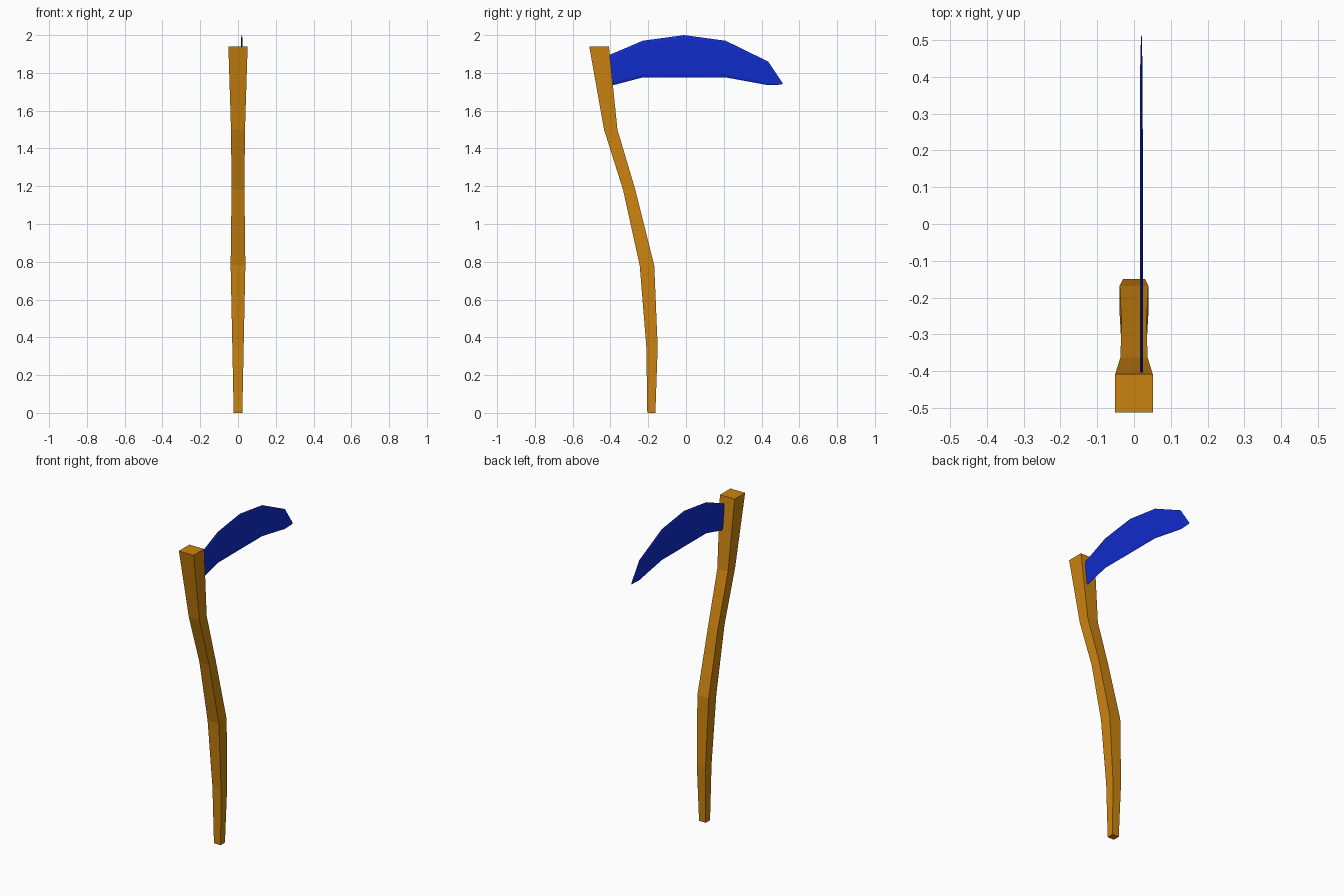
import bpy, bmesh

if "Cube" in bpy.data.objects:
    bpy.data.objects.remove(bpy.data.objects["Cube"])


def loft(name, rings, color):
    """Skin equal-length rings of points into a closed flat-shaded solid."""
    bm = bmesh.new()
    loops = [[bm.verts.new(p) for p in ring] for ring in rings]
    n = len(loops[0])
    for a, b in zip(loops, loops[1:]):
        for i in range(n):
            j = (i + 1) % n
            bm.faces.new((a[i], a[j], b[j], b[i]))
    bm.faces.new(loops[0][::-1])
    bm.faces.new(loops[-1])
    bmesh.ops.recalc_face_normals(bm, faces=bm.faces)
    mesh = bpy.data.meshes.new(name)
    bm.to_mesh(mesh)
    bm.free()
    mat = bpy.data.materials.new(name + "_colour")
    mat.diffuse_color = color
    mat.use_nodes = True
    mat.node_tree.nodes["Principled BSDF"].inputs["Base Color"].default_value = mat.diffuse_color
    mesh.materials.append(mat)
    obj = bpy.data.objects.new(name, mesh)
    bpy.context.collection.objects.link(obj)
    return obj


# Curved square handle: height, back edge y0, y1, half width
handle = [
    (0.00, -0.205, -0.162, 0.023),
    (0.35, -0.210, -0.150, 0.030),
    (0.78, -0.245, -0.168, 0.039),
    (1.18, -0.333, -0.268, 0.034),
    (1.50, -0.434, -0.363, 0.037),
    (1.94, -0.512, -0.408, 0.051),
]
loft("handle",
     [[(-w, y0, z), (w, y0, z), (w, y1, z), (-w, y1, z)] for z, y0, y1, w in handle],
     (0.60, 0.23, 0.005, 1))

# Thin curved blade: outer edge y, z, inner edge y, z, half thickness
blade = [
    (-0.410, 1.893, -0.392, 1.733, 0.004),
    (-0.230, 1.970, -0.230, 1.776, 0.004),
    (-0.010, 2.000, -0.010, 1.776, 0.004),
    (0.210, 1.970, 0.210, 1.776, 0.004),
    (0.435, 1.860, 0.435, 1.735, 0.003),
    (0.512, 1.745, 0.508, 1.738, 0.001),
]
X = 0.02
rings = []
for yo, zo, yi, zi, t in blade:
    def at(f, dx):
        return (X + dx, yi + (yo - yi) * f, zi + (zo - zi) * f)
    rings.append([at(0, 0), at(0.08, t), at(0.92, t), at(1, 0), at(0.92, -t), at(0.08, -t)])
loft("blade", rings, (0.005, 0.025, 0.60, 1))
